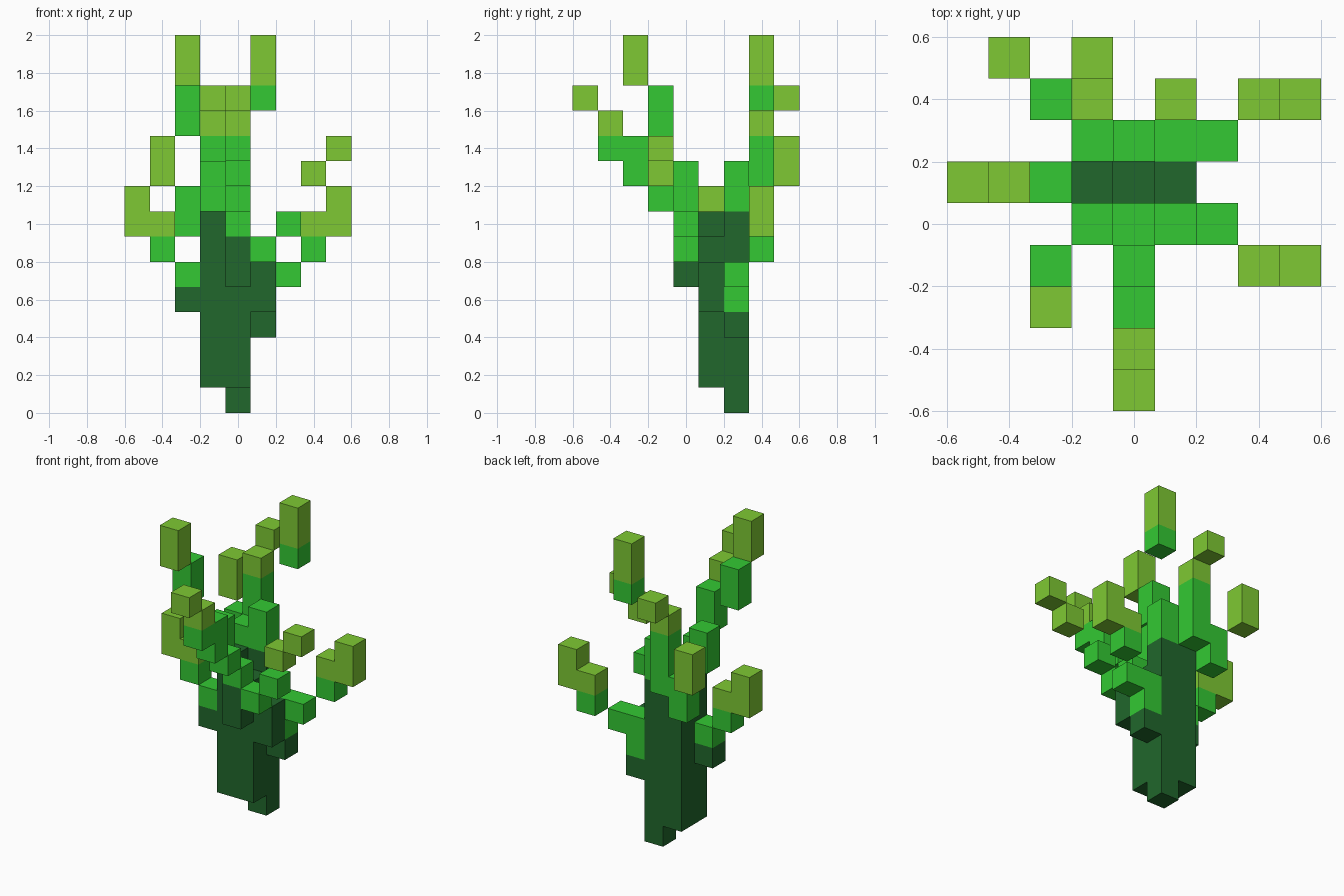
import bpy
import bmesh
from mathutils import Matrix, Vector

cube = bpy.data.objects.get("Cube")
if cube:
    bpy.data.objects.remove(cube, do_unlink=True)

# Size of one block, and the steps from one block to the next
CELL = 2 / 15
LEFT, BACK, UP = (Vector(row) for row in Matrix.Identity(3))
RIGHT, FRONT = -LEFT, -BACK

# Layout centre of the block grid, at ground level
ORIGIN = Vector((4, 4, 0)) - UP / 2


def make_material(name, red, green, blue):
    colour = (red, green, blue, 1)
    mat = bpy.data.materials.new(name)
    mat.use_nodes = True
    mat.diffuse_color = colour
    shader = next(n for n in mat.node_tree.nodes if n.type == 'BSDF_PRINCIPLED')
    shader.inputs["Base Color"].default_value = colour
    return mat


materials = [
    make_material("dark green", 0.015, 0.136, 0.025),
    make_material("bright green", 0.033, 0.584, 0.033),
    make_material("lime green", 0.209, 0.584, 0.033),
]

parts = {}
occupied = set()


def key(point):
    return tuple(round(c) for c in point)


def grow(name, start, steps, dark=0, bright=0):
    """Walk from the start block; the path turns from dark to bright to lime."""
    place = Vector(start)
    path = [place]
    for step in steps:
        place = place + step
        path.append(place)
    shades = [(n >= dark) + (n >= dark + bright) for n in range(len(path))]
    parts.setdefault(name, []).extend(zip(path, shades))
    occupied.update(key(p) for p in path)


# Trunk: four upright columns, the tallest one reaching the ground
grow("trunk", (4, 6, 0), [UP] * 9, dark=8, bright=2)
grow("trunk", (3, 6, 1), [UP] * 6, dark=7)
grow("trunk", (3, 5, 1), [UP] * 6, dark=7)
grow("trunk", (4, 5, 1), [UP] * 5, dark=6)

# Branches: stepping outwards and upwards, lime at the tips
grow("front_branch", (4, 4, 5),
     [UP, UP, FRONT + UP, FRONT + UP, UP, FRONT, UP, FRONT + UP],
     dark=2, bright=5)
grow("front_left_branch", (5, 5, 4),
     [UP, FRONT + UP, LEFT + UP, LEFT + FRONT + UP + UP, LEFT + UP],
     dark=2, bright=2)
grow("back_left_branch", (5, 6, 3),
     [UP, UP, LEFT, LEFT + BACK + UP, UP, LEFT, UP],
     dark=1, bright=4)
grow("right_branch", (2, 5, 4),
     [UP, RIGHT + UP, UP, RIGHT, UP],
     dark=1, bright=2)
grow("front_right_branch", (3, 4, 8),
     [UP, RIGHT + FRONT + UP + UP, UP, FRONT + UP, UP], bright=4)
grow("back_right_branch", (2, 7, 7),
     [UP, RIGHT + BACK + UP, UP], bright=2)
grow("back_branch", (3, 6, 8),
     [BACK, UP, UP, UP, BACK + UP], bright=4)
grow("back_top_branch", (5, 7, 12), [UP, UP], bright=1)


def build(name, blocks):
    """Make one flat-faced shell, without the sides hidden between blocks."""
    bm = bmesh.new()
    hidden = []
    for place, shade in blocks:
        centre = (place - ORIGIN) * CELL
        block = bmesh.ops.create_cube(
            bm, size=CELL, matrix=Matrix.Translation(centre))
        for face in {f for v in block["verts"] for f in v.link_faces}:
            face.normal_update()
            face.material_index = shade
            if key(place + face.normal) in occupied:
                hidden.append(face)
    bmesh.ops.delete(bm, geom=hidden, context='FACES')
    bmesh.ops.remove_doubles(bm, verts=bm.verts[:], dist=CELL / 100)
    mesh = bpy.data.meshes.new(name)
    bm.to_mesh(mesh)
    bm.free()
    for mat in materials:
        mesh.materials.append(mat)
    bpy.context.collection.objects.link(bpy.data.objects.new(name, mesh))


for name, blocks in parts.items():
    build(name, blocks)
